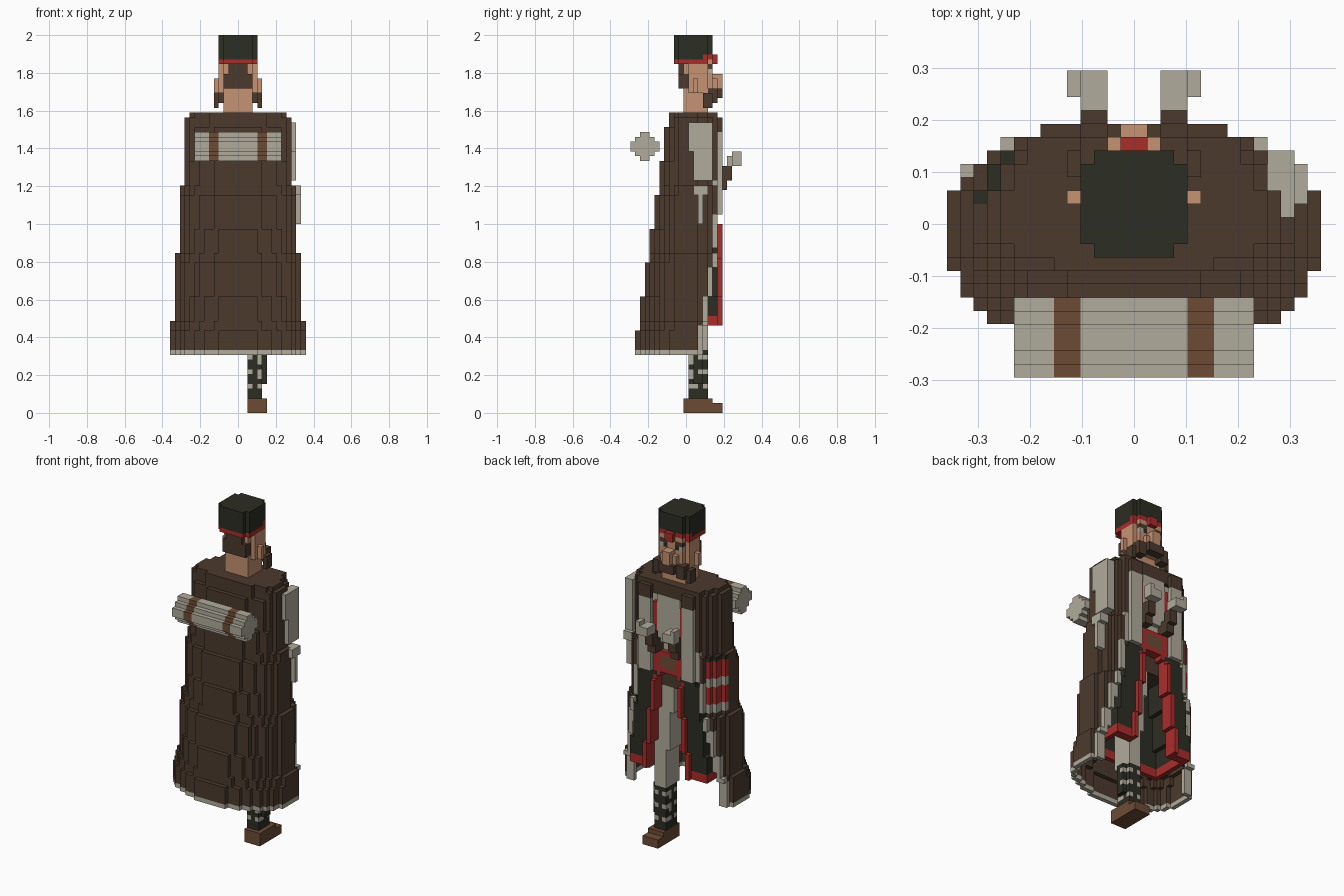
import bpy
import math

if "Cube" in bpy.data.objects:
    bpy.data.objects.remove(bpy.data.objects["Cube"], do_unlink=True)

V = 2 / 78  # edge of one block


def linear(c):
    c /= 255
    return c / 12.92 if c <= 0.04045 else ((c + 0.055) / 1.055) ** 2.4


COLOURS = {
    "cape_brown": (76, 58, 45), "dark_green": (44, 45, 35),
    "pale_linen": (176, 171, 156), "red": (170, 46, 42),
    "skin": (198, 146, 114), "leather_brown": (108, 75, 53),
}
NAMES = list(COLOURS)
BROWN, GREEN, PALE, RED, SKIN, LEATHER = range(6)
MATS = []
for name, rgb in COLOURS.items():
    m = bpy.data.materials.new(name)
    m.use_nodes = True
    col = tuple(linear(c) for c in rgb) + (1,)
    m.diffuse_color = col
    bsdf = m.node_tree.nodes["Principled BSDF"]
    bsdf.inputs["Base Color"].default_value = col
    bsdf.inputs["Roughness"].default_value = 0.9
    MATS.append(m)


def box(cells, x, y, z, mat, mirror=False):
    """Fill half-open block ranges; mirror repeats them on the other side."""
    for i in range(*x):
        for j in range(*y):
            for k in range(*z):
                cells[i, j, k] = mat
                if mirror:
                    cells[-1 - i, j, k] = mat


def build(name, cells):
    """Turn filled blocks into one mesh holding only the exposed faces."""
    index, faces, mats = {}, [], []
    for (i, j, k), mat in cells.items():
        for axis in range(3):
            for side in (0, 1):
                n = [i, j, k]
                n[axis] += 2 * side - 1
                if tuple(n) in cells:
                    continue
                u, w = (axis + 1) % 3, (axis + 2) % 3
                loop = []
                for a, b in ((0, 0), (1, 0), (1, 1), (0, 1)):
                    p = [i, j, k]
                    p[axis] += side
                    p[u] += a
                    p[w] += b
                    loop.append(index.setdefault(tuple(p), len(index)))
                faces.append(loop if side else loop[::-1])
                mats.append(mat)
    mesh = bpy.data.meshes.new(name)
    mesh.from_pydata([(x * V, (y - 11.5) * V, z * V) for x, y, z in index], [], faces)
    used = sorted(set(mats))
    for m in used:
        mesh.materials.append(MATS[m])
    for poly, m in zip(mesh.polygons, mats):
        poly.material_index = used.index(m)
    obj = bpy.data.objects.new(name, mesh)
    bpy.context.collection.objects.link(obj)


# Cape: flaring half-open shell with pale hem and front edges
def half_width(j, k):
    back = 11 - (1 + (k - 10) // 7)
    t = (j + 0.5 - 11) / (back if j < 11 else 10)
    return round((14 - (k - 5) // 14) * math.sqrt(max(0, 1 - t * t))) if abs(t) < 1 else 0


cape = {}
for k in range(12, 62):
    front = min(18, 15 + (k - 12) // 6)
    gap = 0 if k >= 59 else 4 + (62 - k) * 0.14
    for j in range(0, front):
        w = half_width(j, k)
        inner = min(half_width(j - 1, k), half_width(j + 1, k), w - 1)
        for x in range(w):
            at_front = j == front - 1
            if at_front and x < gap:
                continue
            if x < inner and not at_front and k < 60:
                continue
            edge = at_front and (x < gap + 1 or k < 34)
            mat = PALE if (k == 12 or edge) and k < 59 else BROWN
            cape[x, j, k] = cape[-1 - x, j, k] = mat
# striped badge on the right side of the cape
for (x, j, k), mat in list(cape.items()):
    if x < -8 and 13 <= j < 17 and 34 <= k < 47:
        cape[x, j, k] = GREEN if k == 46 else PALE if k in (41, 40, 35, 34) else RED
build("cape", cape)

# Pale lapels on the cape front
lapels = {}
box(lapels, (4, 7), (18, 19), (41, 58), PALE, True)
box(lapels, (4, 7), (18, 19), (58, 61), BROWN, True)
build("cape_lapels", lapels)

# Pale plate hanging on the left side
plate = {}
box(plate, (10, 12), (12, 17), (54, 60), PALE)
box(plate, (10, 12), (13, 17), (48, 54), PALE)
box(plate, (11, 13), (13, 16), (45, 47), PALE)
box(plate, (11, 13), (14, 15), (39, 45), PALE)
build("side_plate", plate)

# Bedroll with two straps
roll = {}
for x in range(-9, 9):
    for j in range(6):
        for k in range(52, 58):
            a, b = abs(j - 2.5), abs(k - 54.5)
            if a + b < 4:
                roll[x, j, k] = LEATHER if x in (-6, -5, 4, 5) else PALE
build("bedroll", roll)

# Torso: shirt, red sash and hips
torso = {}
box(torso, (0, 6), (10, 17), (46, 60), PALE, True)
box(torso, (0, 3), (17, 18), (48, 61), PALE, True)
box(torso, (3, 4), (17, 18), (46, 57), RED, True)
box(torso, (0, 6), (10, 18), (41, 46), RED, True)
box(torso, (0, 2), (17, 18), (42, 45), LEATHER, True)
box(torso, (0, 5), (10, 16), (37, 41), BROWN, True)
build("torso", torso)

# Forearms with pale gloves
arms = {}
box(arms, (2, 4), (16, 20), (46, 49), BROWN, True)
box(arms, (2, 4), (19, 21), (48, 51), BROWN, True)
box(arms, (2, 4), (20, 23), (51, 53), PALE, True)
box(arms, (4, 5), (21, 23), (51, 54), PALE, True)
build("forearms", arms)

# Coat skirt: dark panels with red edging
coat = {}
for k in range(18, 45):
    o = round(2 + (44 - k) * 0.12)
    hem = RED if k < 20 else GREEN
    box(coat, (o, o + 5), (16, 18), (k, k + 1), hem, True)
    box(coat, (o + 4, o + 5), (7, 16), (k, k + 1), hem, True)
    box(coat, (o, o + 1), (16, 18), (k, k + 1), RED, True)
    if k < 39:
        box(coat, (o, o + 1), (18, 19), (k, k + 1), RED, True)
    box(coat, (0, o + 5), (7, 8), (k, k + 1), hem, True)
build("coat_skirt", coat)

# Leg: pale trouser, patterned legging, boot
trouser = {}
for k in range(13, 41):
    t = (k - 13) // 9
    box(trouser, (2 - t, 5), (11 - t, 16), (k, k + 1), PALE)
build("trouser_leg", trouser)
legging = {}
box(legging, (2, 5), (12, 16), (3, 14), GREEN)
box(legging, (5, 6), (13, 15), (6, 13), GREEN)
for (x, j, k) in legging:
    if k in (5, 8, 11) and (x + j) % 3 or k in (7, 10) and (x + j) % 4 == 0:
        legging[x, j, k] = PALE
build("legging", legging)
boot = {}
box(boot, (2, 6), (11, 19), (0, 2), LEATHER)
box(boot, (2, 6), (11, 17), (2, 3), LEATHER)
build("boot", boot)

# Head with ears, nose, eyes and hair
head = {}
box(head, (0, 3), (11, 16), (61, 66), SKIN, True)
box(head, (0, 3), (11, 17), (65, 73), SKIN, True)
box(head, (3, 4), (12, 16), (66, 72), SKIN, True)
box(head, (4, 5), (13, 14), (66, 69), SKIN, True)
box(head, (1, 2), (17, 18), (66, 69), SKIN, True)
box(head, (0, 1), (17, 19), (67, 70), SKIN, True)
box(head, (1, 2), (16, 17), (70, 71), GREEN, True)
box(head, (2, 3), (16, 17), (70, 71), PALE, True)
box(head, (1, 3), (16, 17), (71, 72), BROWN, True)
box(head, (0, 3), (10, 12), (67, 70), BROWN, True)
box(head, (0, 2), (10, 12), (70, 72), BROWN, True)
build("head", head)

# Drooping moustache
moustache = {}
box(moustache, (0, 2), (17, 19), (65, 67), BROWN, True)
box(moustache, (2, 4), (16, 18), (64, 67), BROWN, True)
box(moustache, (4, 5), (15, 17), (63, 66), BROWN, True)
build("moustache", moustache)

# Round cap with red band and short peak
cap = {}
for k in range(72, 78):
    for j in range(9, 17):
        for x in range(-4, 4):
            if math.hypot(x + 0.5, j + 0.5 - 13) < 4.4:
                cap[x, j, k] = RED if k == 72 or (k == 73 and j >= 15) else GREEN
box(cap, (0, 1), (17, 18), (72, 74), RED, True)
box(cap, (1, 3), (16, 17), (72, 73), RED, True)
build("cap", cap)
